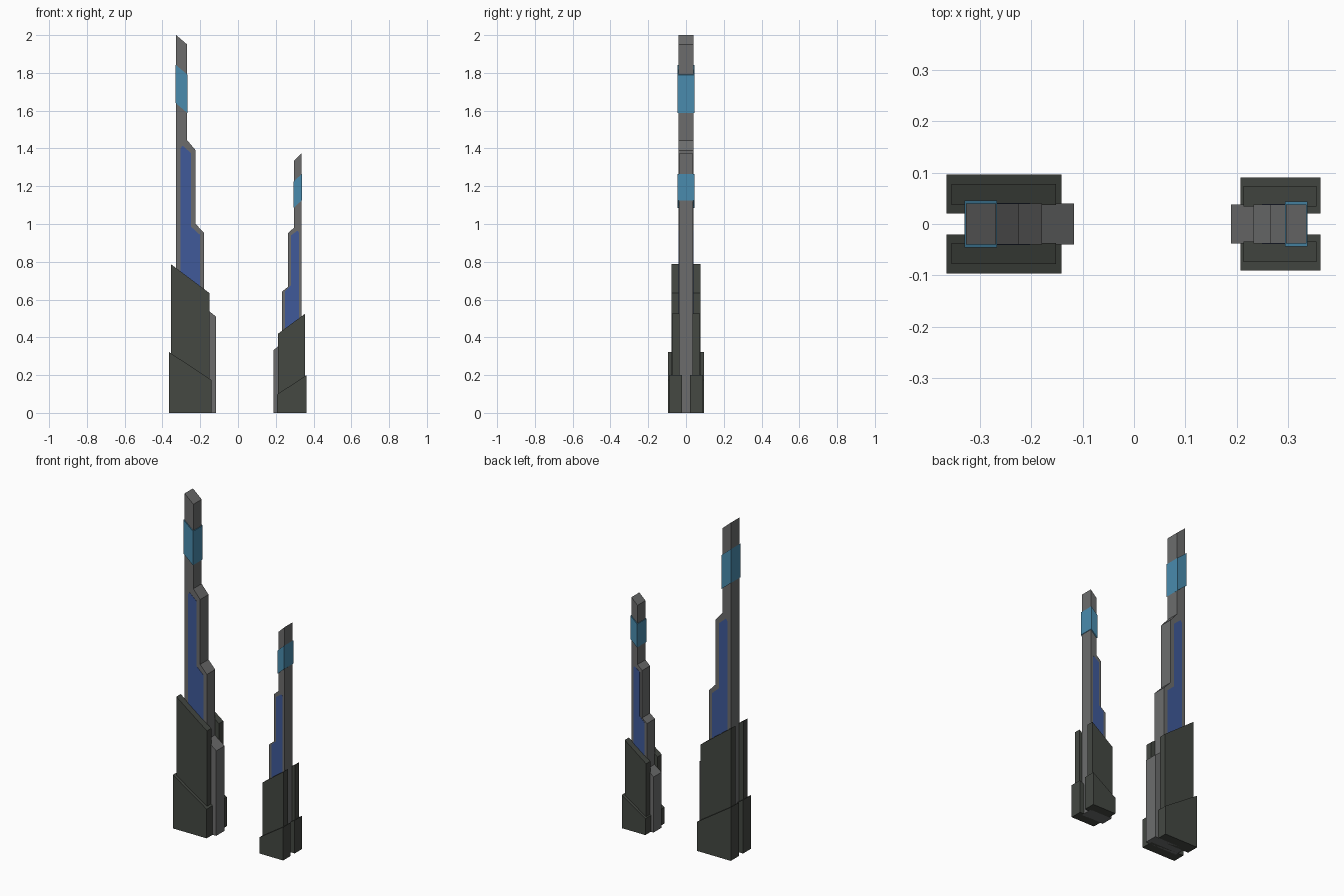
import bpy, bmesh

if "Cube" in bpy.data.objects:
    bpy.data.objects.remove(bpy.data.objects["Cube"])


def material(name, rgb):
    m = bpy.data.materials.new(name)
    m.diffuse_color = (*rgb, 1)
    m.use_nodes = True
    m.node_tree.nodes["Principled BSDF"].inputs["Base Color"].default_value = m.diffuse_color
    return m


GREY = material("spire grey", (0.15, 0.152, 0.152))
DARK = material("dark plating", (0.058, 0.065, 0.055))
BLUE = material("deep blue panel", (0.05, 0.10, 0.32))
CYAN = material("light blue band", (0.068, 0.26, 0.42))


def prism(name, profile, y0, y1, mat):
    """Extrude an x-z outline from y0 to y1."""
    bm = bmesh.new()
    face = bm.faces.new([bm.verts.new((x, y0, z)) for x, z in profile])
    ext = bmesh.ops.extrude_face_region(bm, geom=[face])
    verts = [g for g in ext["geom"] if isinstance(g, bmesh.types.BMVert)]
    bmesh.ops.translate(bm, verts=verts, vec=(0, y1 - y0, 0))
    bmesh.ops.recalc_face_normals(bm, faces=bm.faces)
    mesh = bpy.data.meshes.new(name)
    bm.to_mesh(mesh)
    bm.free()
    mesh.materials.append(mat)
    ob = bpy.data.objects.new(name, mesh)
    bpy.context.collection.objects.link(ob)


def slab(xo, xi, zo, zi, bo=0.0, bi=0.0):
    """Quad with sloped top and bottom; o = outer side, i = inner side."""
    return [(xo, bo), (xi, bi), (xi, zi), (xo, zo)]


def tower(name, spine, spine_y, panel, band, band_y, plate, plate_y, base, base_y):
    # stepped spine and the band wrapped round its tip
    prism(name + "_spine", spine, -spine_y, spine_y, GREY)
    prism(name + "_band", band, -band_y, band_y, CYAN)
    # front and back: inlaid panel, tall armour plate, base plate
    for side, s in (("front", -1), ("back", 1)):
        prism(f"{name}_panel_{side}", panel, s * (spine_y - 0.003), s * (spine_y + 0.0015), BLUE)
        prism(f"{name}_plate_{side}", plate, s * (spine_y - 0.003), s * plate_y, DARK)
        prism(f"{name}_base_{side}", base, s * 0.02, s * base_y, DARK)


# tall tower on the left, stepping down towards the middle
tower("tall_tower",
      [(-0.327, 0), (-0.327, 2.0), (-0.269, 1.95), (-0.269, 1.443), (-0.224, 1.39),
       (-0.224, 1.0), (-0.179, 0.952), (-0.179, 0.56), (-0.117, 0.51), (-0.117, 0)], 0.0395,
      [(-0.304, 0.3), (-0.304, 1.40), (-0.294, 1.415), (-0.248, 1.375),
       (-0.248, 0.985), (-0.202, 0.943), (-0.202, 0.3)],
      slab(-0.33, -0.267, 1.843, 1.79, 1.64, 1.587), 0.046,
      slab(-0.355, -0.152, 0.787, 0.635), 0.078,
      slab(-0.365, -0.141, 0.322, 0.175), 0.096)

# short tower on the right, mirrored
tower("short_tower",
      [(0.336, 0), (0.336, 1.374), (0.296, 1.335), (0.296, 0.98), (0.265, 0.952),
       (0.265, 0.668), (0.233, 0.642), (0.233, 0.37), (0.189, 0.333), (0.189, 0)], 0.0375,
      [(0.322, 0.2), (0.322, 0.955), (0.315, 0.965), (0.281, 0.94),
       (0.281, 0.675), (0.249, 0.645), (0.249, 0.2)],
      slab(0.338, 0.294, 1.265, 1.225, 1.125, 1.085), 0.044,
      slab(0.355, 0.213, 0.525, 0.42), 0.074,
      slab(0.363, 0.207, 0.2, 0.098), 0.0905)
